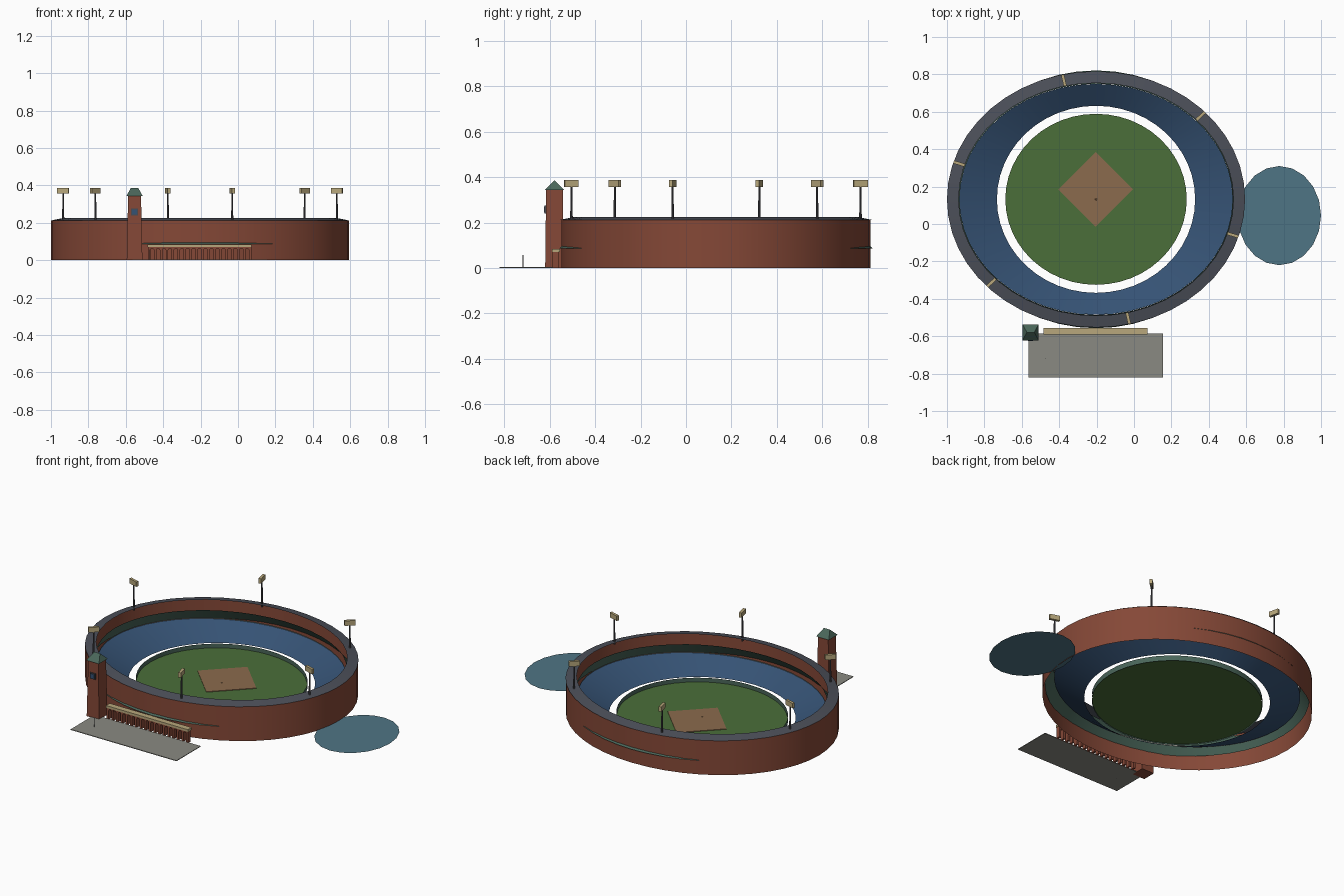
import bpy, bmesh, math
from mathutils import Matrix, Vector

if "Cube" in bpy.data.objects:
    bpy.data.objects.remove(bpy.data.objects["Cube"], do_unlink=True)

CX, CY = -0.203, 0.132   # centre of the bowl


def material(name, *rgb):
    m = bpy.data.materials.new(name)
    m.use_nodes = True
    m.diffuse_color = (*rgb, 1)
    m.node_tree.nodes["Principled BSDF"].inputs["Base Color"].default_value = (*rgb, 1)
    return m


BRICK = material("brick", 0.235, 0.065, 0.038)
SLATE = material("slate cap", 0.072, 0.079, 0.1)
GREEN = material("roof green", 0.068, 0.133, 0.102)
GRASS = material("grass", 0.069, 0.156, 0.041)
DIRT = material("dirt", 0.258, 0.147, 0.075)
PAVING = material("paving grey", 0.254, 0.254, 0.223)
SEAT = material("seat blue", 0.036, 0.085, 0.175)
WATER = material("water", 0.078, 0.178, 0.235)
TAN = material("pale tan", 0.48, 0.39, 0.2)
STEEL = material("dark steel", 0.07, 0.07, 0.08)


def finish(name, bm, mat, smooth=False):
    mesh = bpy.data.meshes.new(name)
    bm.to_mesh(mesh)
    bm.free()
    mesh.materials.append(mat)
    ob = bpy.data.objects.new(name, mesh)
    bpy.context.collection.objects.link(ob)
    if smooth:
        bpy.ops.object.select_all(action='DESELECT')
        ob.select_set(True)
        bpy.context.view_layer.objects.active = ob
        bpy.ops.object.shade_smooth_by_angle(angle=math.radians(30))
    return ob


def loft(name, rings, mat, centre=(CX, CY), segs=48, cap=False, smooth=True):
    """Skin a stack of ellipses given as (x radius, y radius, z)."""
    bm = bmesh.new()
    loops = []
    for a, b, z in rings:
        angles = [2 * math.pi * i / segs for i in range(segs)]
        loops.append([bm.verts.new((centre[0] + a * math.cos(t), centre[1] + b * math.sin(t), z))
                      for t in angles])
    for lo, hi in zip(loops, loops[1:]):
        for i in range(segs):
            j = (i + 1) % segs
            bm.faces.new((lo[i], lo[j], hi[j], hi[i]))
    if cap:
        bm.faces.new(loops[-1])
        if len(loops) > 1:
            bm.faces.new(loops[0][::-1])
    return finish(name, bm, mat, smooth)


def add_box(bm, centre, size, turn=0):
    m = Matrix.Translation(centre) @ Matrix.Rotation(turn, 4, 'Z') @ Matrix.Diagonal((*size, 1))
    return bmesh.ops.create_cube(bm, size=1, matrix=m)["verts"]


def box(name, centre, size, mat, turn=0):
    bm = bmesh.new()
    add_box(bm, centre, size, turn)
    return finish(name, bm, mat)


# Bowl: outer wall, sloped cap, concourse roof and seating
loft("outer_wall", [(0.797, 0.68, 0), (0.797, 0.68, 0.212)], BRICK)
loft("wall_cap", [(0.797, 0.685, 0.212), (0.735, 0.622, 0.225)], SLATE)
loft("concourse_roof", [(0.77, 0.689, 0.086), (0.73, 0.618, 0.163)], GREEN)
loft("seating", [(0.73, 0.617, 0.112), (0.53, 0.5, 0.03)], SEAT)
loft("seating_rail", [(0.73, 0.617, 0.11), (0.73, 0.617, 0.118)], PAVING)

# Playing field with fence and diamond
loft("field", [(0.485, 0.457, 0.018), (0.485, 0.457, 0.02)], GRASS, cap=True)
loft("field_fence", [(0.487, 0.459, 0.012), (0.487, 0.459, 0.045)], GREEN)
box("infield", (-0.205, 0.185, 0.0215), (0.283, 0.283, 0.004), DIRT, math.pi / 4)
loft("mound", [(0.006, 0.006, 0.022), (0.004, 0.004, 0.027)], DIRT, segs=12, cap=True)

# Pond and plaza
loft("pond", [(0.223, 0.265, 0.003)], WATER, (0.777, 0.045), 20, True, False)
box("plaza", (-0.204, -0.703, 0.002), (0.72, 0.235, 0.004), PAVING)
loft("plaza_post", [(0.002, 0.002, 0), (0.002, 0.002, 0.057)], STEEL, (-0.475, -0.717), 8, True)

# Floodlights around the cap
for k in range(6):
    t = math.radians(43 + 60 * k)
    x, y = CX + 0.765 * math.cos(t), CY + 0.653 * math.sin(t)
    loft(f"light_mast_{k + 1}", [(0.006, 0.006, 0.2), (0.004, 0.004, 0.362)], STEEL, (x, y), 8, True)
    box(f"light_panel_{k + 1}", (x, y, 0.372), (0.062, 0.016, 0.03), TAN, t)

# Corner tower: tapered shaft, hipped roof, framed window
TX, TY = -0.553, -0.579
bm = bmesh.new()
for v in add_box(bm, (TX, TY, 0.172), (0.084, 0.082, 0.344)):
    if v.co.z > 0.2:
        v.co.x = TX + (v.co.x - TX) * 0.82
        v.co.y = TY + (v.co.y - TY) * 0.9
finish("tower", bm, BRICK)

bm = bmesh.new()
for v in add_box(bm, (TX, TY, 0.365), (0.086, 0.086, 0.042)):
    if v.co.z > 0.36:
        v.co.x = TX + (v.co.x - TX) * 0.46
        v.co.y = TY
bmesh.ops.remove_doubles(bm, verts=bm.verts, dist=0.0001)
finish("tower_roof", bm, GREEN)
box("window_frame", (TX, TY - 0.041, 0.258), (0.036, 0.008, 0.036), STEEL)
box("window_glass", (TX, TY - 0.044, 0.258), (0.027, 0.006, 0.027), SEAT)

# Entrance arcade: piers joined by shallow arches under a slab
COUNT, X0, X1 = 18, -0.475, 0.065
STEP = (X1 - X0) / (COUNT - 1)
bm = bmesh.new()
for i in range(COUNT):
    add_box(bm, (X0 + i * STEP, -0.575, 0.035), (0.013, 0.026, 0.07))
finish("arcade_piers", bm, BRICK)

bm = bmesh.new()
half, spring, top = STEP / 2, 0.054, 0.072
for i in range(COUNT - 1):
    mid = X0 + (i + 0.5) * STEP
    r = half - 0.0065
    arc = [(mid - r * math.cos(math.pi * s / 6), spring + r * math.sin(math.pi * s / 6)) for s in range(7)]
    outline = arc + [(mid + r, top), (mid - r, top)]
    face = bm.faces.new([bm.verts.new((x, -0.587, z)) for x, z in outline])
    out = bmesh.ops.extrude_face_region(bm, geom=[face])["geom"]
    bmesh.ops.translate(bm, vec=Vector((0, 0.024, 0)),
                        verts=[g for g in out if isinstance(g, bmesh.types.BMVert)])
bmesh.ops.recalc_face_normals(bm, faces=bm.faces)
finish("arcade_arches", bm, BRICK)
box("arcade_slab", ((X0 + X1) / 2, -0.573, 0.077), (X1 - X0 + 0.016, 0.036, 0.014), TAN)
